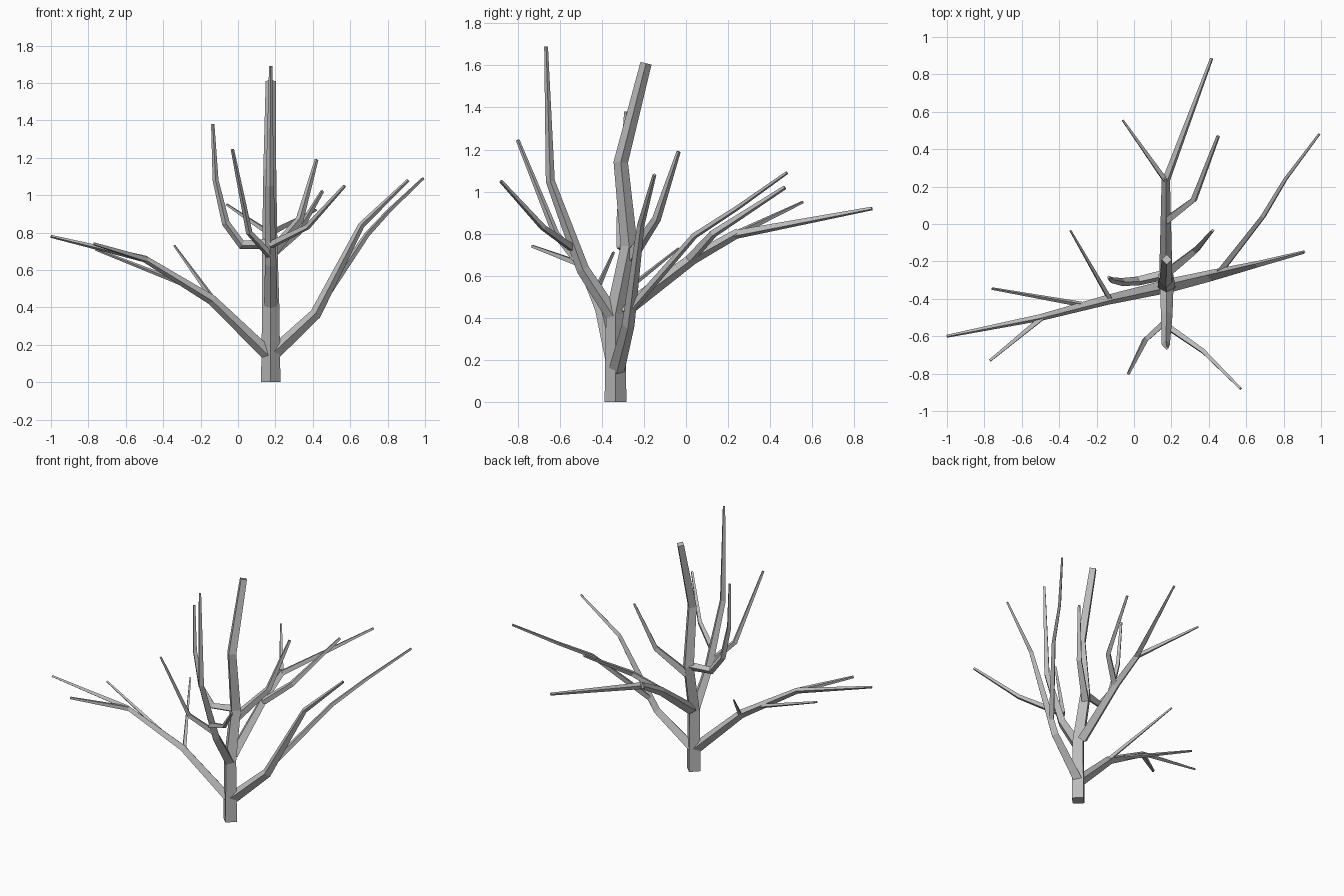
import bpy, bmesh, math
from mathutils import Vector

cube = bpy.data.objects.get("Cube")
if cube:
    bpy.data.objects.remove(cube, do_unlink=True)

# Single bark colour
BARK = (0.5, 0.5, 0.5, 1.0)
bark = bpy.data.materials.new("grey bark")
bark.use_nodes = True
bark.diffuse_color = BARK
bark.node_tree.nodes["Principled BSDF"].inputs["Base Color"].default_value = BARK


def branch(name, start_radius, end_radius, *path):
    """Four-sided tapering tube along a path, with flat faces and capped ends."""
    pts = [Vector(p) for p in path]
    dirs = [(b - a).normalized() for a, b in zip(pts, pts[1:])]
    lengths = [(b - a).length for a, b in zip(pts, pts[1:])]
    bm = bmesh.new()
    rings = []
    for i, p in enumerate(pts):
        along = (dirs[max(i - 1, 0)] + dirs[min(i, len(dirs) - 1)]).normalized()
        turn = Vector((0, 0, 1)).rotation_difference(along)
        t = sum(lengths[:i]) / sum(lengths)
        r = start_radius + (end_radius - start_radius) * t
        corners = [Vector((math.cos(k * math.pi / 2), math.sin(k * math.pi / 2), 0)) * r
                   for k in range(4)]
        rings.append([bm.verts.new(p + turn @ c) for c in corners])
    for low, high in zip(rings, rings[1:]):
        for k in range(4):
            n = (k + 1) % 4
            bm.faces.new((low[k], low[n], high[n], high[k]))
    bm.faces.new(rings[0][::-1])
    bm.faces.new(rings[-1])
    mesh = bpy.data.meshes.new(name)
    bm.to_mesh(mesh)
    bm.free()
    mesh.materials.append(bark)
    bpy.context.collection.objects.link(bpy.data.objects.new(name, mesh))


# Trunk
branch("trunk", .052, .027, (.175, -.335, 0), (.175, -.335, .42), (.17, -.27, .74),
       (.17, -.31, 1.14), (.175, -.19, 1.61))

# Right limb and its twigs
branch("right_limb", .036, .008, (.17, -.335, .14), (-.14, -.405, .44),
       (-.5, -.5, .66), (-1, -.6, .78))
branch("right_twig_front", .018, .009, (-.49, -.5, .655), (-.77, -.73, .74))
branch("right_twig_middle", .015, .007, (-.25, -.435, .51), (-.76, -.345, .71))
branch("right_twig_back", .015, .006, (-.13, -.4, .44), (-.34, -.035, .73))

# Left limb and its fork
branch("left_limb", .038, .009, (.185, -.33, .15), (.415, -.275, .365),
       (.66, -.215, .84), (.91, -.15, 1.08))
branch("left_fork", .021, .008, (.46, -.255, .45), (.69, .04, .79),
       (.81, .24, .92), (.99, .48, 1.09))

# Back limb and its forks
branch("back_limb", .036, .022, (.17, -.3, .43), (.17, .03, .68), (.17, .25, .805))
branch("back_fork_left", .022, .009, (.17, .23, .795), (.415, .885, .92))
branch("back_fork_right", .017, .007, (.17, .23, .795), (-.06, .555, .95))
branch("back_side_branch", .024, .01, (.175, .02, .68), (.32, .13, .8), (.45, .47, 1.02))

# Front limb and its side branches
branch("front_limb", .036, .009, (.175, -.34, .4), (.175, -.49, .63),
       (.17, -.645, 1.05), (.175, -.665, 1.69))
branch("front_side_branch_left", .021, .009, (.175, -.545, .735), (.37, -.68, .83),
       (.57, -.88, 1.05))
branch("front_side_branch_right", .021, .009, (.17, -.52, .68), (.06, -.62, .8),
       (-.03, -.8, 1.245))

# Branches from the middle of the trunk
branch("middle_branch_right", .028, .009, (.17, -.27, .74), (.02, -.305, .735),
       (-.065, -.31, .85), (-.12, -.3, 1.08), (-.135, -.285, 1.38))
branch("middle_branch_left", .03, .01, (.18, -.26, .69), (.33, -.14, .87),
       (.42, -.035, 1.19))
